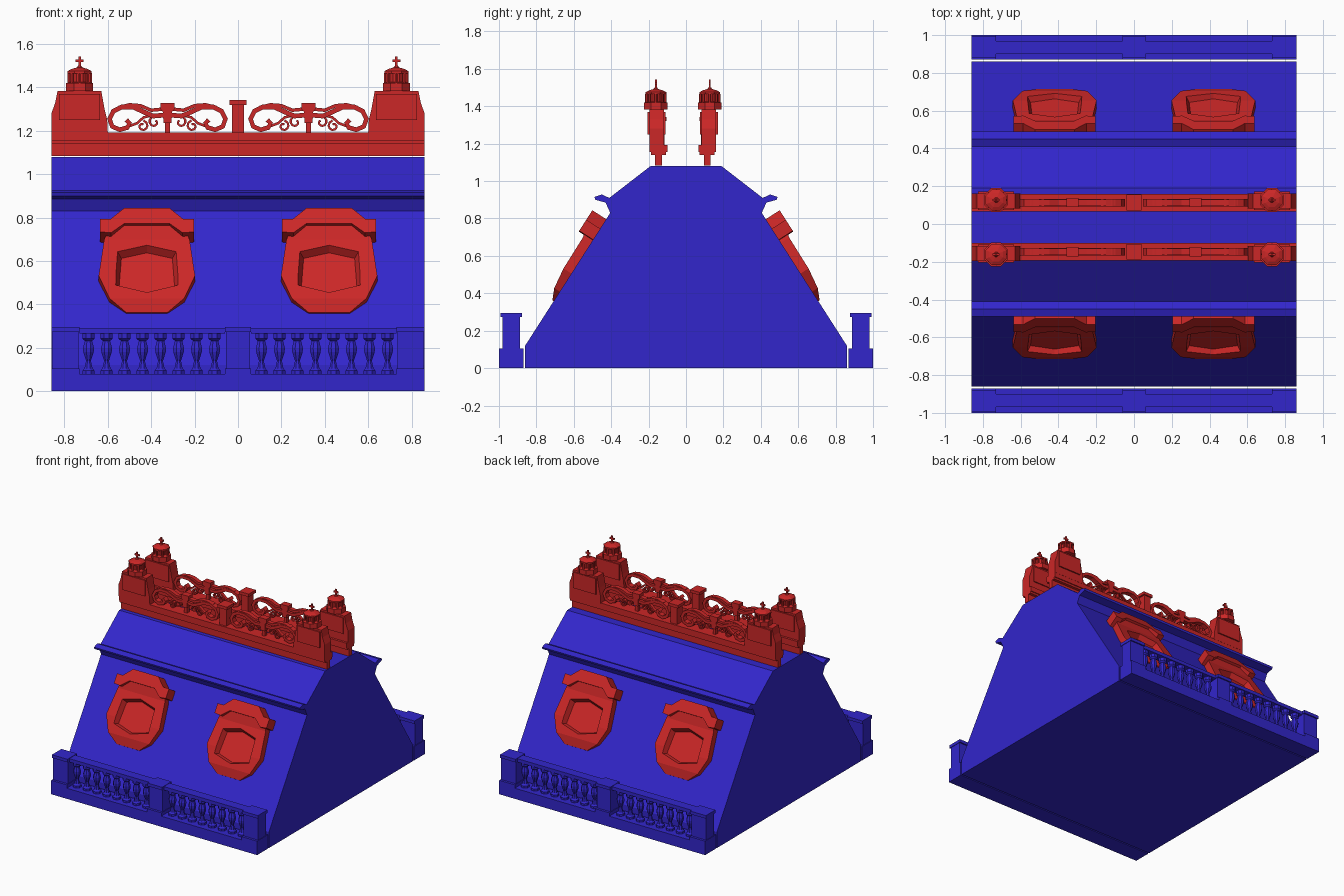
import bpy, bmesh, math
from mathutils import Matrix, Vector

if "Cube" in bpy.data.objects:
    bpy.data.objects.remove(bpy.data.objects["Cube"], do_unlink=True)


def material(name, rgb):
    m = bpy.data.materials.new(name)
    m.use_nodes = True
    m.diffuse_color = (*rgb, 1)
    m.node_tree.nodes["Principled BSDF"].inputs["Base Color"].default_value = (*rgb, 1)
    return m


BLUE = material("slate blue", (0.032, 0.019, 0.6))
RED = material("brick red", (0.6, 0.02, 0.02))


def finish(bm, name, mat, matrix=Matrix()):
    bmesh.ops.recalc_face_normals(bm, faces=bm.faces)
    mesh = bpy.data.meshes.new(name)
    bm.to_mesh(mesh)
    bm.free()
    mesh.materials.append(mat)
    ob = bpy.data.objects.new(name, mesh)
    ob.matrix_world = matrix
    bpy.context.collection.objects.link(ob)
    return ob


def box(bm, x0, x1, y0, y1, z0, z1):
    geo = bmesh.ops.create_cube(bm, size=1)["verts"]
    size = Matrix.Diagonal((x1 - x0, y1 - y0, z1 - z0, 1))
    centre = Matrix.Translation(((x0 + x1) / 2, (y0 + y1) / 2, (z0 + z1) / 2))
    bmesh.ops.transform(bm, matrix=centre @ size, verts=geo)


def loft(bm, rings):
    """Skin rings of equal length and cap both ends."""
    rows = [[bm.verts.new(p) for p in ring] for ring in rings]
    n = len(rows[0])
    for a, b in zip(rows, rows[1:]):
        for i in range(n):
            j = (i + 1) % n
            bm.faces.new((a[i], a[j], b[j], b[i]))
    bm.faces.new(rows[0][::-1])
    bm.faces.new(rows[-1])


def lathe(bm, x, y, profile, sides=8):
    angles = [math.tau * (i + 0.5) / sides for i in range(sides)]
    loft(bm, [[(x + r * math.cos(a), y + r * math.sin(a), z) for a in angles]
              for r, z in profile])


def band(bm, points, width, depth):
    """Flat ribbon that follows a path in the xz plane."""
    pts = [Vector(p) for p in points]
    rings = []
    for i, p in enumerate(pts):
        d = (pts[min(i + 1, len(pts) - 1)] - pts[max(i - 1, 0)]).normalized()
        off = Vector((-d.y, d.x)) * width / 2
        a, b = p + off, p - off
        rings.append([(a.x, -depth, a.y), (b.x, -depth, b.y),
                      (b.x, depth, b.y), (a.x, depth, a.y)])
    loft(bm, rings)


def curl(cx, cz, r0, r1, a0, a1, steps=10):
    out = []
    for i in range(steps + 1):
        t = i / steps
        r, a = r0 + (r1 - r0) * t, math.radians(a0 + (a1 - a0) * t)
        out.append((cx + r * math.cos(a), cz + r * math.sin(a)))
    return out


def mirrored(half):
    return half + [(-a, b) for a, b in reversed(half)]


W = 0.86
TURN = Matrix.Rotation(math.pi, 4, "Z")

# Mansard roof with a moulded cornice in its profile
half = [(0.86, 0), (0.86, 0.12), (0.405, 0.83), (0.43, 0.885), (0.485, 0.9),
        (0.49, 0.915), (0.45, 0.928), (0.41, 0.91), (0.19, 1.08)]
bm = bmesh.new()
loft(bm, [[(x, y, z) for y, z in mirrored(half)] for x in (-W, W)])
finish(bm, "mansard_roof", BLUE)


# Balustrades
def balustrade(name, matrix):
    bm = bmesh.new()
    box(bm, -W, W, -1, -0.87, 0, 0.08)
    for x0, x1 in ((-W, -0.73), (-0.06, 0.06), (0.73, W)):
        box(bm, x0, x1, -1, -0.87, 0.08, 0.105)
        box(bm, x0 + 0.004, x1 - 0.004, -0.982, -0.888, 0.105, 0.275)
        box(bm, x0, x1, -0.992, -0.878, 0.272, 0.295)
    for s in (-1, 1):
        x0, x1 = sorted((s * 0.06, s * 0.73))
        box(bm, x0, x1, -0.97, -0.9, 0.266, 0.292)
        for i in range(8):
            lathe(bm, s * (0.108 + 0.083 * i), -0.935,
                  [(0.03, 0.08), (0.03, 0.095), (0.02, 0.105), (0.012, 0.14),
                   (0.026, 0.18), (0.027, 0.2), (0.018, 0.232),
                   (0.03, 0.242), (0.03, 0.266)])
    finish(bm, name, BLUE, matrix)


balustrade("front_balustrade", Matrix())
balustrade("back_balustrade", TURN)


# Dormer windows, modelled flat and laid on the slope: x across, y up the slope
def dormer(name, matrix):
    bm = bmesh.new()
    rows = [(-0.56, 0.095, 0.008), (-0.5, 0.172, 0.035), (-0.385, 0.222, 0.05),
            (-0.19, 0.197, 0.052), (-0.12, 0.17, 0.072), (-0.07, 0.12, 0.072)]
    loft(bm, [[(-w, s, -0.01), (w, s, -0.01), (w, s, n), (-w, s, n)]
              for s, w, n in rows])
    shield = finish(bm, name + "_surround", RED, matrix)

    # Tapered six-sided recess for the pane
    bm = bmesh.new()
    rings = []
    for k, n in ((0.87, 0.012), (1, 0.051), (1.02, 0.1)):
        rings.append([(k * x, -0.345 + k * y, n) for x, y in
                      ((-0.135, 0.09), (-0.147, -0.09), (0, -0.13),
                       (0.147, -0.09), (0.135, 0.09), (0, 0.125))])
    loft(bm, rings)
    cutter = finish(bm, name + "_recess_cutter", RED, matrix)
    cutter.hide_render = True
    cutter.hide_set(True)
    cutter.display_type = "WIRE"
    cut = shield.modifiers.new("recess", "BOOLEAN")
    cut.operation = "DIFFERENCE"
    cut.solver = "EXACT"
    cut.object = cutter
    # Bake the cut, then drop the cutter
    bpy.context.view_layer.update()
    cut_mesh = bpy.data.meshes.new_from_object(
        shield.evaluated_get(bpy.context.evaluated_depsgraph_get()))
    shield.modifiers.clear()
    shield.data = cut_mesh
    bpy.data.objects.remove(cutter, do_unlink=True)

    # Arched hood moulding
    outer = [(-0.217, -0.17), (-0.217, -0.1), (-0.168, -0.1), (-0.105, -0.04)]
    inner = [(-0.105, -0.125), (-0.165, -0.175)]
    outline = mirrored(outer) + mirrored(inner[::-1])[::-1]
    bm = bmesh.new()
    loft(bm, [[(x, s, n) for x, s in outline] for n in (-0.005, 0.088)])
    finish(bm, name + "_hood", RED, matrix)


slope = Matrix(((1, 0, 0, 0), (0, 0.54, -0.842, -0.405),
                (0, 0.842, 0.54, 0.83), (0, 0, 0, 1)))
for side, turn in (("front", Matrix()), ("back", TURN)):
    for hand, x in (("left", 0.42), ("right", -0.42)):
        dormer(f"{side}_{hand}_dormer", turn @ Matrix.Translation((x, 0, 0)) @ slope)


# Roof cresting: beam, scrollwork, end pedestals with lantern finials
def cresting(side, matrix):
    bm = bmesh.new()
    box(bm, -W, W, -0.018, 0.018, 1.083, 1.15)
    box(bm, -W, W, -0.04, 0.04, 1.14, 1.155)
    box(bm, -W, W, -0.047, 0.047, 1.155, 1.192)
    finish(bm, side + "_crest_beam", RED, matrix)

    bm = bmesh.new()
    box(bm, -0.028, 0.028, -0.033, 0.033, 1.19, 1.32)
    box(bm, -0.04, 0.04, -0.042, 0.042, 1.32, 1.342)
    finish(bm, side + "_crest_post", RED, matrix)

    bm = bmesh.new()
    main = [(0.255, 1.272), (0.21, 1.268), (0.17, 1.285), (0.12, 1.308),
            (0.065, 1.31), (0.025, 1.29), (0.008, 1.255), (0.02, 1.22),
            (0.055, 1.205), (0.09, 1.215), (0.1, 1.235), (0.085, 1.25)]
    upper = [(0.05, 1.308), (0.1, 1.32), (0.15, 1.316), (0.2, 1.295), (0.255, 1.3)]
    stem = [(0.2, 1.27), (0.165, 1.262), (0.135, 1.235), (0.1, 1.222)]
    for centre in (-0.325, 0.325):
        for s in (-1, 1):
            def place(path):
                return [(centre + s * (0.275 - u), z) for u, z in path]
            band(bm, place(main), 0.022, 0.02)
            band(bm, place(upper), 0.016, 0.016)
            band(bm, place(stem), 0.012, 0.012)
            band(bm, place(curl(0.16, 1.222, 0.026, 0.008, 80, -300)), 0.01, 0.012)
            band(bm, place(curl(0.215, 1.24, 0.028, 0.008, 90, 420)), 0.01, 0.012)
        block = [(-0.018, 1.235), (-0.022, 1.29), (-0.032, 1.3), (-0.032, 1.328)]
        loft(bm, [[(centre + x, y, z) for x, z in mirrored(block)]
                  for y in (-0.024, 0.024)])
        box(bm, centre - 0.012, centre + 0.012, -0.014, 0.014, 1.19, 1.24)
    finish(bm, side + "_crest_scrollwork", RED, matrix)

    for hand, s in (("left", 1), ("right", -1)):
        bm = bmesh.new()
        bell = [(0.6, 1.19), (0.603, 1.25), (0.615, 1.3), (0.63, 1.383),
                (0.832, 1.383), (0.842, 1.33), (W, 1.28), (W, 1.19)]
        loft(bm, [[(s * x, y, z) for x, z in bell] for y in (-0.048, 0.03)])
        box(bm, s * 0.73 - 0.095, s * 0.73 + 0.095, -0.058, 0.038, 1.25, 1.37)
        finish(bm, f"{side}_{hand}_pedestal", RED, matrix)

        bm = bmesh.new()
        cx, cy = s * 0.73, -0.014
        lathe(bm, cx, cy, [(0.068, 1.383), (0.068, 1.42), (0.04, 1.425),
                           (0.04, 1.465), (0.06, 1.465), (0.06, 1.475),
                           (0.04, 1.485), (0.014, 1.492), (0.008, 1.5)])
        for i in range(8):
            a = math.tau * i / 8
            lathe(bm, cx + 0.05 * math.cos(a), cy + 0.05 * math.sin(a),
                  [(0.008, 1.42), (0.008, 1.466)], 6)
        box(bm, cx - 0.006, cx + 0.006, cy - 0.005, cy + 0.005, 1.49, 1.543)
        box(bm, cx - 0.019, cx + 0.019, cy - 0.005, cy + 0.005, 1.516, 1.528)
        finish(bm, f"{side}_{hand}_finial", RED, matrix)


cresting("front", Matrix.Translation((0, -0.147, 0)))
cresting("back", Matrix.Translation((0, 0.113, 0)) @ TURN)
